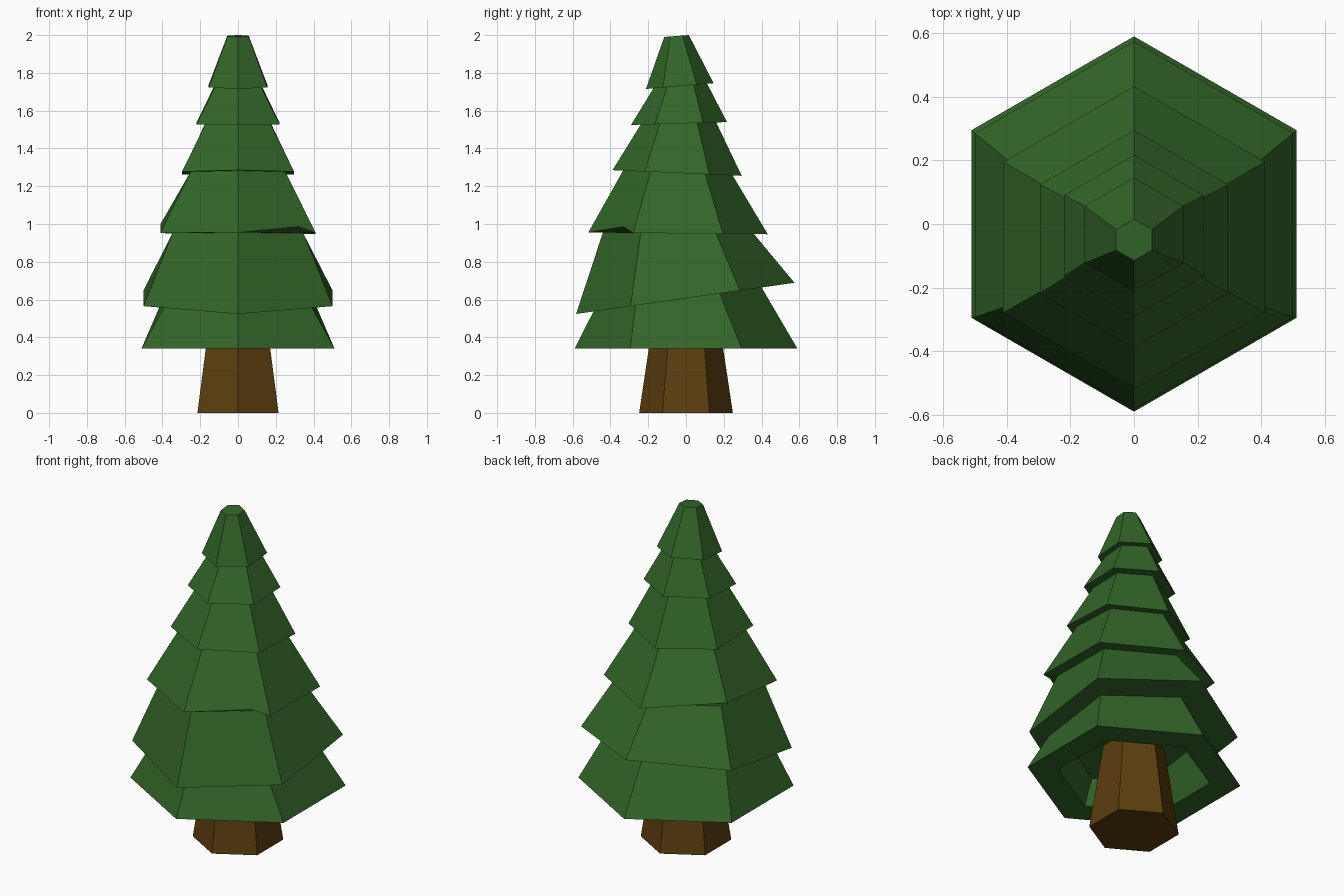
import bpy, bmesh, math
from mathutils import Vector

if "Cube" in bpy.data.objects:
    bpy.data.objects.remove(bpy.data.objects["Cube"])


def material(name, colour):
    m = bpy.data.materials.new(name)
    m.diffuse_color = (*colour, 1)
    m.use_nodes = True
    m.node_tree.nodes["Principled BSDF"].inputs["Base Color"].default_value = m.diffuse_color
    return m


def hex_shell(name, rings, mat, edit=None):
    """Stack hexagonal rings (radius, centre y, height, tilt) into a capped shell."""
    bm = bmesh.new()
    loops = []
    for r, cy, z, tilt in rings:
        loop = []
        for i in range(6):
            a = math.radians(90 + 60 * i)
            y = cy + r * math.sin(a)
            loop.append(bm.verts.new((r * math.cos(a), y, z + tilt * y)))
        loops.append(loop)
    for lo, hi in zip(loops, loops[1:]):
        for i in range(6):
            j = (i + 1) % 6
            bm.faces.new((lo[i], lo[j], hi[j], hi[i]))
    bm.faces.new(loops[0][::-1])
    bm.faces.new(loops[-1])
    if edit:
        edit(bm, loops)
    bmesh.ops.recalc_face_normals(bm, faces=bm.faces)
    me = bpy.data.meshes.new(name)
    bm.to_mesh(me)
    bm.free()
    me.materials.append(mat)
    ob = bpy.data.objects.new(name, me)
    bpy.context.collection.objects.link(ob)
    return ob


green = material("needle green", (0.033, 0.13, 0.022))
brown = material("bark brown", (0.107, 0.048, 0.0045))

# Trunk, tapering up into the hollow of the lowest tier
hex_shell("trunk", [(0.248, 0, 0, 0), (0.17, 0, 0.52, 0)], brown)

# Branch tiers: each has a wide rim and a narrower neck under the next rim
tiers = [  # rim radius, rim y, height, tilt, radius of neck below, neck y
    (0.475, -0.042, 0.95, -0.01, 0.40, -0.04),
    (0.342, -0.047, 1.268, -0.044, 0.29, -0.043),
    (0.254, -0.037, 1.533, 0.03, 0.20, -0.04),
    (0.179, -0.033, 1.733, 0.085, 0.142, -0.03),
]
rings = [
    (0.33, -0.03, 0.54, 0.143),      # hollow ceiling
    (0.42, 0, 0.34, 0),              # hollow opening
    (0.59, 0, 0.34, 0),              # lowest rim
    (0.445, -0.045, 0.607, 0.143),
    (0.578, -0.004, 0.607, 0.143),   # second rim
]
for r, cy, z, tilt, neck, ncy in tiers:
    rings += [(neck, ncy, z, tilt), (r, cy, z, tilt)]
rings.append((0.065, -0.05, 1.999, 0.077))


def uneven_rim(bm, loops):
    """Raise one back corner and a small notch in the third rim."""
    rim = loops[6]
    rim[1].co.z += 0.05
    edge = bm.edges.get((rim[3], rim[4]))
    _, v = bmesh.utils.edge_split(edge, rim[3], 0.78)
    v.co += Vector((0, 0, 0.033))


hex_shell("branches", rings, green, uneven_rim)
